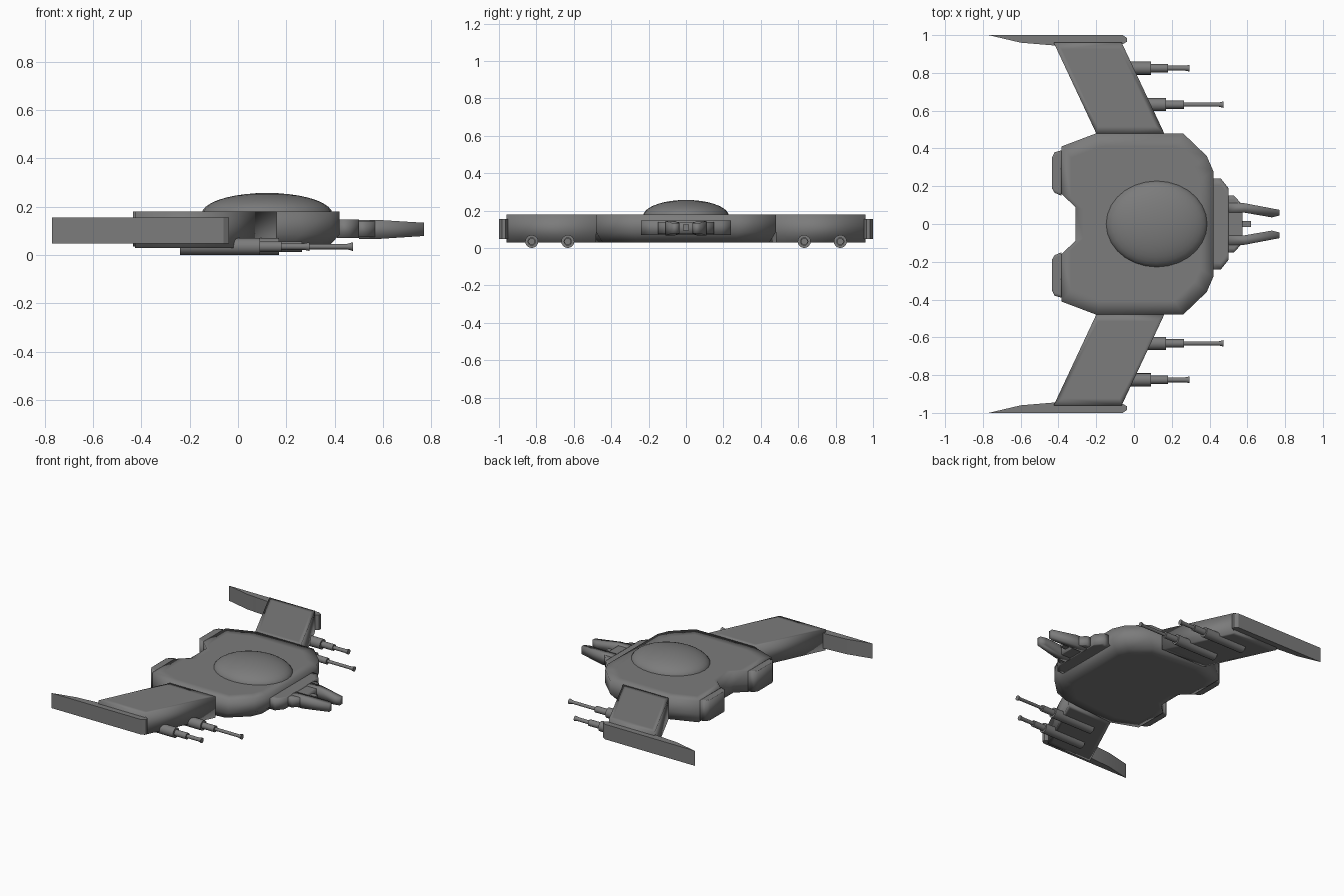
import bpy, bmesh, math
from mathutils import Matrix

if "Cube" in bpy.data.objects:
    bpy.data.objects.remove(bpy.data.objects["Cube"])

dark = bpy.data.materials.new("dark_grey")
dark.diffuse_color = (0.2, 0.2, 0.2, 1)
dark.use_nodes = True
dark.node_tree.nodes["Principled BSDF"].inputs["Base Color"].default_value = dark.diffuse_color

def finish(name, bm, mirror=False, angle=32):
    bmesh.ops.recalc_face_normals(bm, faces=bm.faces)
    me = bpy.data.meshes.new(name)
    bm.to_mesh(me)
    bm.free()
    me.materials.append(dark)
    ob = bpy.data.objects.new(name, me)
    bpy.context.collection.objects.link(ob)
    bpy.ops.object.select_all(action='DESELECT')
    ob.select_set(True)
    bpy.context.view_layer.objects.active = ob
    bpy.ops.object.shade_smooth_by_angle(angle=math.radians(angle))
    if mirror:
        m = ob.modifiers.new("mirror", 'MIRROR')
        m.use_axis = (False, True, False)
    return ob

def loft(layers):
    """Stack of (z, outline) rings, capped at both ends."""
    bm = bmesh.new()
    rings = [[bm.verts.new((x, y, z)) for x, y in pts] for z, pts in layers]
    for a, b in zip(rings, rings[1:]):
        n = len(a)
        for i in range(n):
            j = (i + 1) % n
            bm.faces.new((a[i], a[j], b[j], b[i]))
    bm.faces.new(rings[0])
    bm.faces.new(rings[-1])
    return bm

def shrink(pts, s):
    cx = sum(p[0] for p in pts) / len(pts)
    cy = sum(p[1] for p in pts) / len(pts)
    return [(cx + (x - cx) * s, cy + (y - cy) * s) for x, y in pts]

def prism(name, pts, z0, z1, mirror=False, angle=32):
    """Flat-topped slab; an inner ring keeps the caps level when edges are soft."""
    inner = shrink(pts, 0.85)
    return finish(name, loft([(z0, inner), (z0, pts), (z1, pts), (z1, inner)]), mirror, angle)

def full(half):
    return half + [(x, -y) for x, y in reversed(half)]

SOFT = 130

# hull with chamfered lower front edge and soft shading
half = [(0.42, 0.28), (0.385, 0.36), (0.26, 0.48), (-0.20, 0.48),
        (-0.385, 0.41), (-0.385, 0.16), (-0.31, 0.09)]
hull = full(half)
low = [(x - 0.05, y * 0.93) if x > 0.2 else (x, y) for x, y in hull]
finish("hull", loft([(0.03, shrink(low, 0.85)), (0.03, low), (0.085, hull),
                     (0.18, hull), (0.18, shrink(hull, 0.85))]), angle=SOFT)

# swept wings
prism("wings", [(0.16, 0.48), (-0.065, 0.96), (-0.425, 0.96), (-0.20, 0.48)],
      0.03, 0.18, True, SOFT)

# wing tip fins
prism("wing_tip_fins", [(-0.77, 1.0), (-0.06, 1.0), (-0.037, 0.985), (-0.037, 0.965),
                        (-0.06, 0.952), (-0.42, 0.945), (-0.60, 0.96)], 0.048, 0.155, True)

# engine blocks
prism("engine_blocks", [(-0.385, 0.39), (-0.42, 0.38), (-0.435, 0.35),
                        (-0.435, 0.19), (-0.42, 0.165), (-0.385, 0.15)],
      0.035, 0.18, True, SOFT)

# stepped nose
prism("nose_base", full([(0.41, 0.24), (0.46, 0.24), (0.50, 0.19)]), 0.07, 0.147, angle=SOFT)
prism("nose_step", full([(0.49, 0.15), (0.53, 0.15), (0.575, 0.10)]), 0.075, 0.14, angle=SOFT)
prism("nose_sensor", full([(0.56, 0.017), (0.62, 0.017)]), 0.095, 0.125)

# nose prongs, tapering to the tip
bm = loft([(z, [(0.50, 0.11), (0.585, 0.11), (0.77, 0.075), (0.77, 0.045),
                (0.73, 0.035), (0.585, 0.06), (0.50, 0.06)]) for z in (0.067, 0.145)])
for v in bm.verts:
    if v.co.x > 0.6:
        v.co.z = 0.107 + (v.co.z - 0.107) * 0.7
finish("nose_prongs", bm, True, SOFT)

# dome canopy
bm = bmesh.new()
bmesh.ops.create_uvsphere(bm, u_segments=28, v_segments=18, radius=1,
                          matrix=Matrix.Translation((0.12, 0, 0.17)) @ Matrix.Diagonal((0.27, 0.23, 0.087, 1)))
bmesh.ops.bisect_plane(bm, geom=bm.verts[:] + bm.edges[:] + bm.faces[:],
                       plane_co=(0, 0, 0.17), plane_no=(0, 0, 1), clear_inner=True)
finish("dome", bm)

# wing guns turned around the x axis
def gun(name, y, profile, sides=16):
    bm = bmesh.new()
    rings = []
    for x, r in profile:
        rings.append([bm.verts.new((x, y + r * math.cos(2 * math.pi * i / sides),
                                    0.035 + r * math.sin(2 * math.pi * i / sides)))
                      for i in range(sides)])
    for a, b in zip(rings, rings[1:]):
        for i in range(sides):
            j = (i + 1) % sides
            bm.faces.new((a[i], a[j], b[j], b[i]))
    bm.faces.new(rings[0])
    bm.faces.new(rings[-1])
    finish(name, bm, True)

def gun_profile(start, body, collar, muzzle, r):
    return [(start, 0.035), (body, 0.035), (body, 0.022), (collar, 0.022),
            (collar, r), (muzzle - 0.025, r), (muzzle, 0.018)]

gun("outer_guns", 0.825, gun_profile(-0.24, 0.09, 0.18, 0.295, 0.013))
gun("inner_guns", 0.632, gun_profile(-0.16, 0.17, 0.265, 0.475, 0.011))
